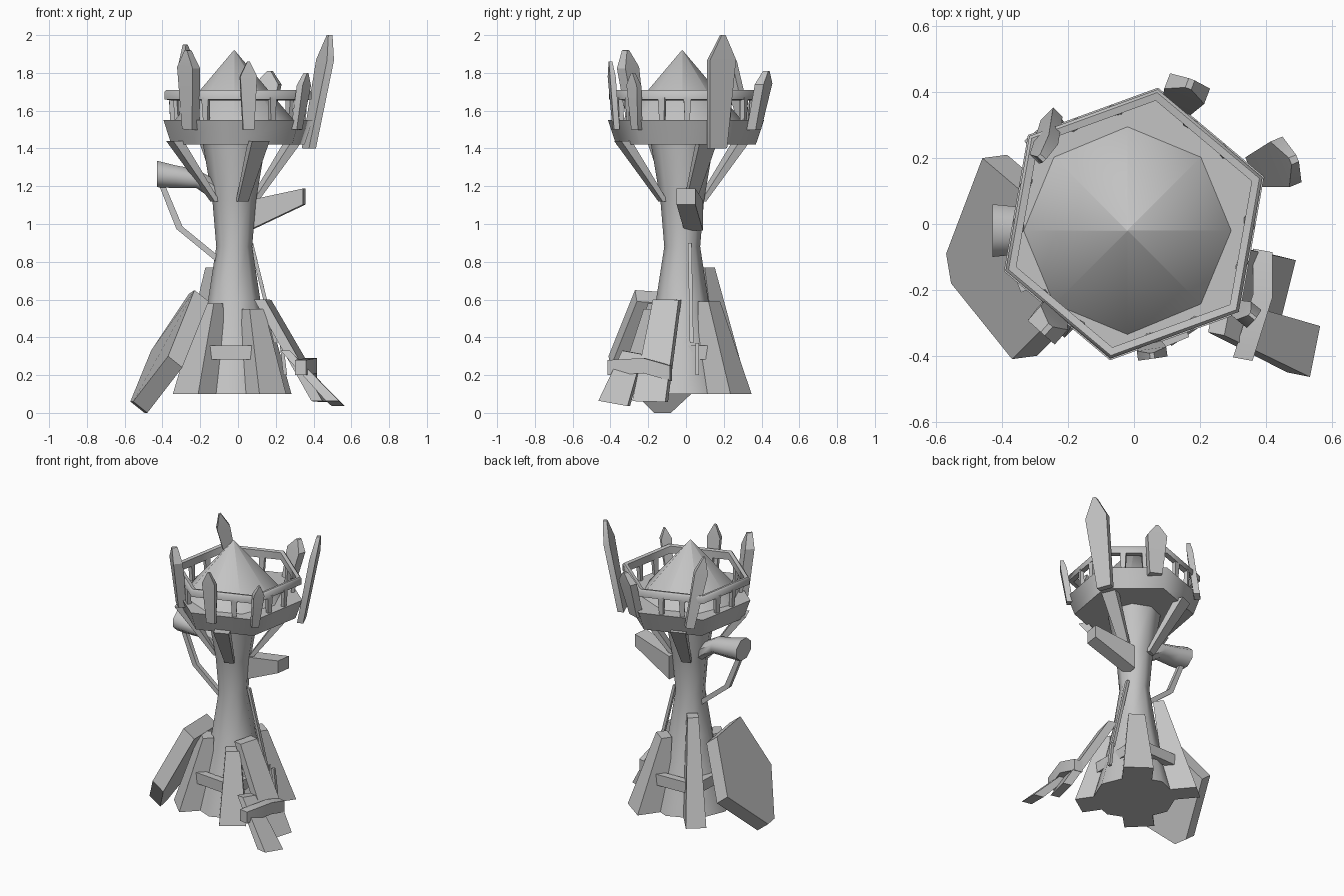
import bpy, bmesh, math
from mathutils import Vector as V

cube = bpy.data.objects.get("Cube")
if cube:
    bpy.data.objects.remove(cube)

stone = bpy.data.materials.new("plain_grey")
stone.use_nodes = True
GREY = (0.55, 0.55, 0.55, 1)
stone.diffuse_color = GREY
stone.node_tree.nodes["Principled BSDF"].inputs["Base Color"].default_value = GREY
AXIS = V((-0.02, -0.02, 0))
UP = V((0, 0, 1))


def finish(name, bm, angle=30):
    bmesh.ops.recalc_face_normals(bm, faces=bm.faces)
    mesh = bpy.data.meshes.new(name)
    bm.to_mesh(mesh)
    bm.free()
    mesh.materials.append(stone)
    obj = bpy.data.objects.new(name, mesh)
    bpy.context.collection.objects.link(obj)
    bpy.ops.object.select_all(action="DESELECT")
    obj.select_set(True)
    bpy.context.view_layer.objects.active = obj
    bpy.ops.object.shade_smooth_by_angle(angle=math.radians(angle))
    return obj


def radial(deg):
    return V((math.cos(math.radians(deg)), math.sin(math.radians(deg)), 0))


def bridge(bm, rings, closed=False):
    n = len(rings[0])
    pairs = list(zip(rings, rings[1:])) + ([(rings[-1], rings[0])] if closed else [])
    for a, b in pairs:
        for i in range(n):
            j = (i + 1) % n
            bm.faces.new((a[i], a[j], b[j], b[i]))
    if not closed:
        bm.faces.new(rings[0])
        bm.faces.new(rings[-1])


def lathe(name, profile, sides, turn=0, centre=V(), closed=False, angle=30):
    bm = bmesh.new()
    rings = [[bm.verts.new(centre + radial(turn + 360 * i / sides) * r + UP * z)
              for i in range(sides)] for r, z in profile]
    bridge(bm, rings, closed)
    return finish(name, bm, angle)


def loft(name, stations, depth_dir, sides=4, angle=30):
    """Rings of (position, width, depth); depth runs along depth_dir."""
    bm = bmesh.new()
    d = V(depth_dir).normalized()
    across = (V(stations[-1][0]) - V(stations[0][0])).cross(d).normalized()
    grow = 1 / math.cos(math.pi / sides)
    rings = []
    for p, w, t in stations:
        ring = []
        for i in range(sides):
            a = 2 * math.pi * (i + 0.5) / sides
            ring.append(bm.verts.new(V(p) + across * (w / 2 * grow * math.cos(a))
                                     + d * (t / 2 * grow * math.sin(a))))
        rings.append(ring)
    bridge(bm, rings)
    return finish(name, bm, angle)


def beam(name, a, b, w, t, depth_dir=UP):
    return loft(name, [(a, w, t), (b, w, t)], depth_dir)


def shard(name, base, tip, w, t):
    """Upright board that widens upward and ends in a point."""
    a, b = V(base), V(tip)
    out = V(((a + b).x, (a + b).y, 0))
    return loft(name, [(a, w * 0.65, t), (a.lerp(b, 0.78), w, t), (b, w * 0.15, t * 0.6)], out)


# Trunk, platform, roof and railing
lathe("trunk", [(0.27, 0.1), (0.2, 0.35), (0.138, 0.6), (0.095, 0.88), (0.115, 1.12),
                (0.17, 1.45)], 8, 0, AXIS, angle=50)
lathe("platform", [(0.375, 1.42), (0.42, 1.55)], 6, 20, angle=62)
lathe("roof", [(0.315, 1.55), (0.002, 1.92)], 8, 0, AXIS, angle=62)
lathe("railing", [(0.38, 1.655), (0.415, 1.66), (0.415, 1.7), (0.405, 1.71), (0.38, 1.705)],
      6, 20, closed=True, angle=62)
for k in range(6):
    a, b = radial(20 + 60 * k) * 0.4, radial(80 + 60 * k) * 0.4
    for f in (0.33, 0.67):
        p = a.lerp(b, f)
        loft("baluster", [(p * 0.98 + UP * 1.53, 0.025, 0.025),
                          (p + UP * 1.67, 0.04, 0.025)], p)

# Pointed boards around the platform
shard("tall_board", (0.375, 0.165, 1.4), (0.485, 0.195, 2.0), 0.15, 0.04)
shard("back_board", (0.13, 0.36, 1.5), (0.17, 0.425, 1.81), 0.13, 0.05)
shard("back_left_board", (-0.25, 0.32, 1.5), (-0.28, 0.2, 1.95), 0.085, 0.04)
shard("front_left_board", (-0.25, -0.26, 1.5), (-0.265, -0.32, 1.92), 0.11, 0.06)
shard("front_board", (0.055, -0.37, 1.5), (0.055, -0.4, 1.86), 0.09, 0.03)
shard("front_right_board", (0.31, -0.26, 1.5), (0.36, -0.28, 1.8), 0.07, 0.04)

# Struts under the platform
for k in range(4):
    r = radial(22.5 + 90 * k)
    loft("strut", [(AXIS + r * 0.11 + UP * 1.12, 0.06, 0.03),
                   (AXIS + r * 0.34 + UP * 1.44, 0.1, 0.06)], r)

# Buttresses with horizontal ties
feet = []
for deg, top, reach, foot, w in ((54, 0.59, 0.175, 0.285, 0.19), (130, 0.77, 0.16, 0.31, 0.13),
                                 (225, 0.58, 0.17, 0.265, 0.19), (304, 0.55, 0.18, 0.265, 0.17)):
    r = radial(deg)
    loft("buttress", [(AXIS + r * foot + UP * 0.1, w, 0.2),
                      (AXIS + r * reach + UP * top, w * 0.55, 0.07)], r)
    feet.append(AXIS + r * 0.28 + UP * 0.32)
for k in range(4):
    a, b = feet[k], feet[(k + 1) % 4]
    beam("tie", a.lerp(b, 0.1), b.lerp(a, 0.1), 0.05, 0.075)

# Large slab leaning on the trunk
bm = bmesh.new()
outline = [(-0.26, 0.03, 0.63), (-0.23, -0.27, 0.65), (-0.37, -0.41, 0.3),
           (-0.555, -0.18, 0.06), (-0.57, -0.09, 0.06), (-0.46, 0.2, 0.33)]
rings = [[bm.verts.new(V(p) + V(o)) for p in outline] for o in ((0, 0, 0), (0.075, 0.01, -0.06))]
bridge(bm, rings)
finish("leaning_slab", bm)

# Fallen planks with a cross band
loft("upper_plank", [((0.13, -0.1, 0.6), 0.14, 0.06), ((0.44, -0.19, 0.06), 0.18, 0.06)], (1, -0.25, 0))
loft("lower_plank", [((0.26, -0.28, 0.32), 0.11, 0.05), ((0.515, -0.38, 0.05), 0.16, 0.07)], (1, -0.2, 0))
loft("cross_band", [((0.39, -0.08, 0.21), 0.06, 0.08), ((0.39, -0.22, 0.25), 0.06, 0.08),
                    ((0.33, -0.41, 0.24), 0.06, 0.08)], UP)

# Horn with its rope
loft("horn", [((-0.08, -0.02, 1.13), 0.1, 0.11), ((-0.14, -0.02, 1.19), 0.11, 0.11),
              ((-0.22, -0.02, 1.24), 0.12, 0.1), ((-0.33, -0.02, 1.25), 0.14, 0.12),
              ((-0.43, -0.02, 1.265), 0.16, 0.14)], UP, 8, 50)
loft("rope", [((-0.4, -0.02, 1.2), 0.03, 0.03), ((-0.31, -0.02, 0.98), 0.03, 0.035),
              ((-0.09, -0.02, 0.8), 0.03, 0.035)], (1, 0, 0.4))

# Side bracket and hanging rods
loft("side_bracket", [((0.06, 0.04, 1.045), 0.1, 0.16), ((0.35, 0.0, 1.145), 0.1, 0.085)], UP)
beam("long_rod", (0.07, 0.02, 0.9), (0.2, 0.03, 0.37), 0.02, 0.02, (1, 0, 0))
beam("short_rod", (0.23, 0.06, 0.37), (0.25, 0.06, 0.2), 0.02, 0.02, (1, 0, 0))
